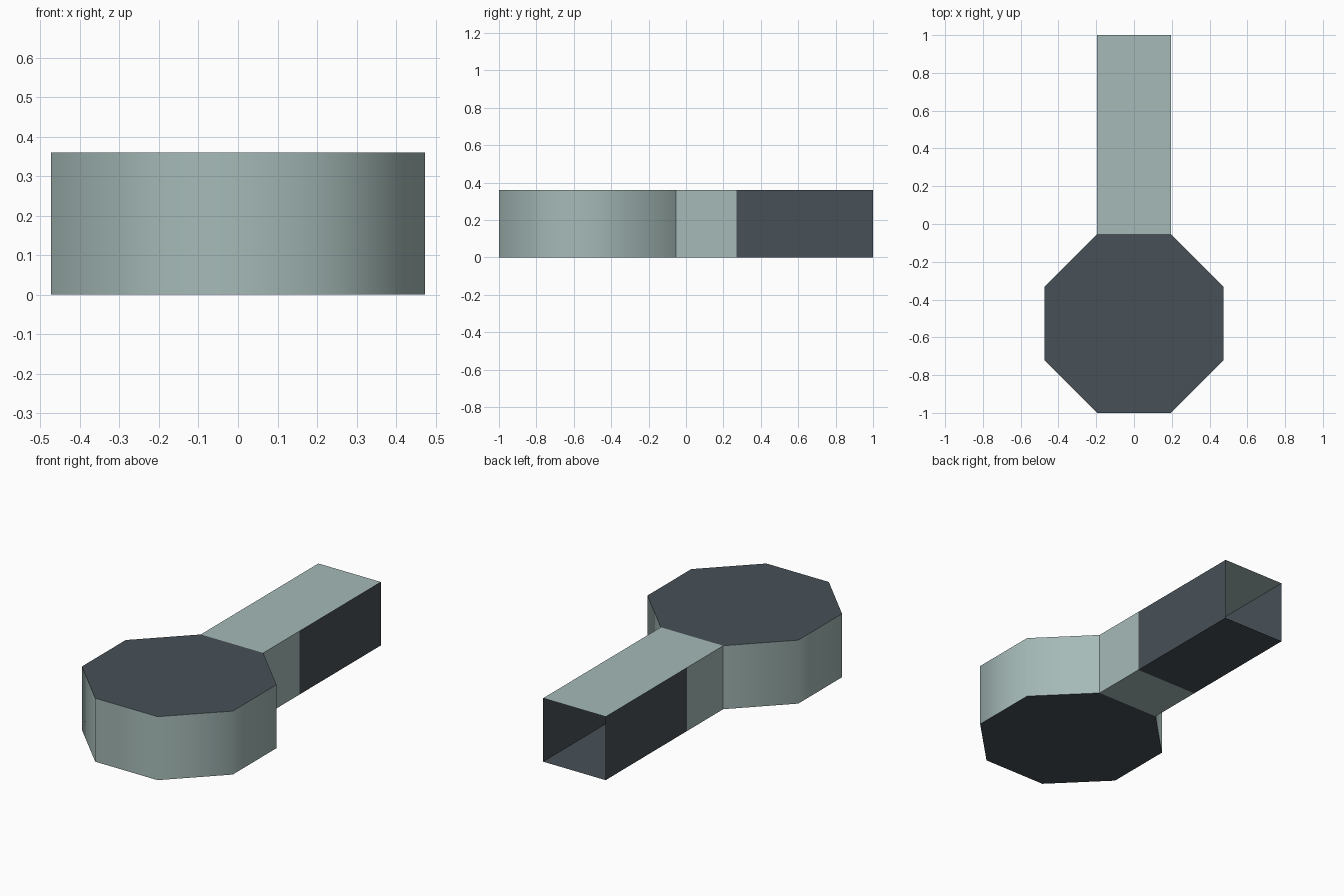
import bpy, bmesh, math

if "Cube" in bpy.data.objects:
    bpy.data.objects.remove(bpy.data.objects["Cube"])

H = 0.36            # thickness of the whole model
HALF = 0.196        # half of one octagon side = half of the handle width
APO = HALF * (1 + math.sqrt(2))
CY = -1 + APO       # centre of the octagonal head
JOIN = CY + APO     # where handle meets head
GRIP = 0.27         # start of the dark grip


def material(name, rgb):
    m = bpy.data.materials.new(name)
    m.diffuse_color = (*rgb, 1)
    m.use_nodes = True
    m.node_tree.nodes["Principled BSDF"].inputs["Base Color"].default_value = m.diffuse_color
    return m


light = material("pale grey green", (0.376, 0.491, 0.474))
dark = material("dark slate", (0.065, 0.082, 0.095))


def finish(name, bm):
    me = bpy.data.meshes.new(name)
    bm.to_mesh(me)
    bm.free()
    me.materials.append(light)
    me.materials.append(dark)
    ob = bpy.data.objects.new(name, me)
    bpy.context.collection.objects.link(ob)
    return ob


# Octagonal head: smooth pale rim, dark flat caps, open towards the handle
bm = bmesh.new()
r = APO / math.cos(math.pi / 8)
angles = [math.pi / 2 + math.pi / 8 + i * math.pi / 4 for i in range(8)]
rings = [[bm.verts.new((r * math.cos(a), CY + r * math.sin(a), z)) for a in angles]
         for z in (0, H)]
low, top = rings
for cap in (low[::-1], top):
    bm.faces.new(cap).material_index = 1
for i in range(7):
    f = bm.faces.new((low[i], low[i + 1], top[i + 1], top[i]))
    f.smooth = True
for e in bm.edges:
    if any(f.material_index == 1 for f in e.link_faces):
        e.smooth = False
finish("octagonal_head", bm)

# Handle: open-ended square tube, dark grip on sides and underside
bm = bmesh.new()
section = [(-HALF, 0), (HALF, 0), (HALF, H), (-HALF, H)]
loops = [[bm.verts.new((x, y, z)) for x, z in section] for y in (JOIN, GRIP, 1)]
for s in range(2):
    for i in range(4):
        j = (i + 1) % 4
        f = bm.faces.new((loops[s][i], loops[s][j], loops[s + 1][j], loops[s + 1][i]))
        f.normal_update()
        is_top = i == 2
        f.material_index = 1 if s == 1 and not is_top else 0
bm.normal_update()
# make the tube faces point outwards
for f in bm.faces:
    c = f.calc_center_median()
    if f.normal.x * c.x + f.normal.z * (c.z - H / 2) < 0:
        f.normal_flip()
finish("handle", bm)
